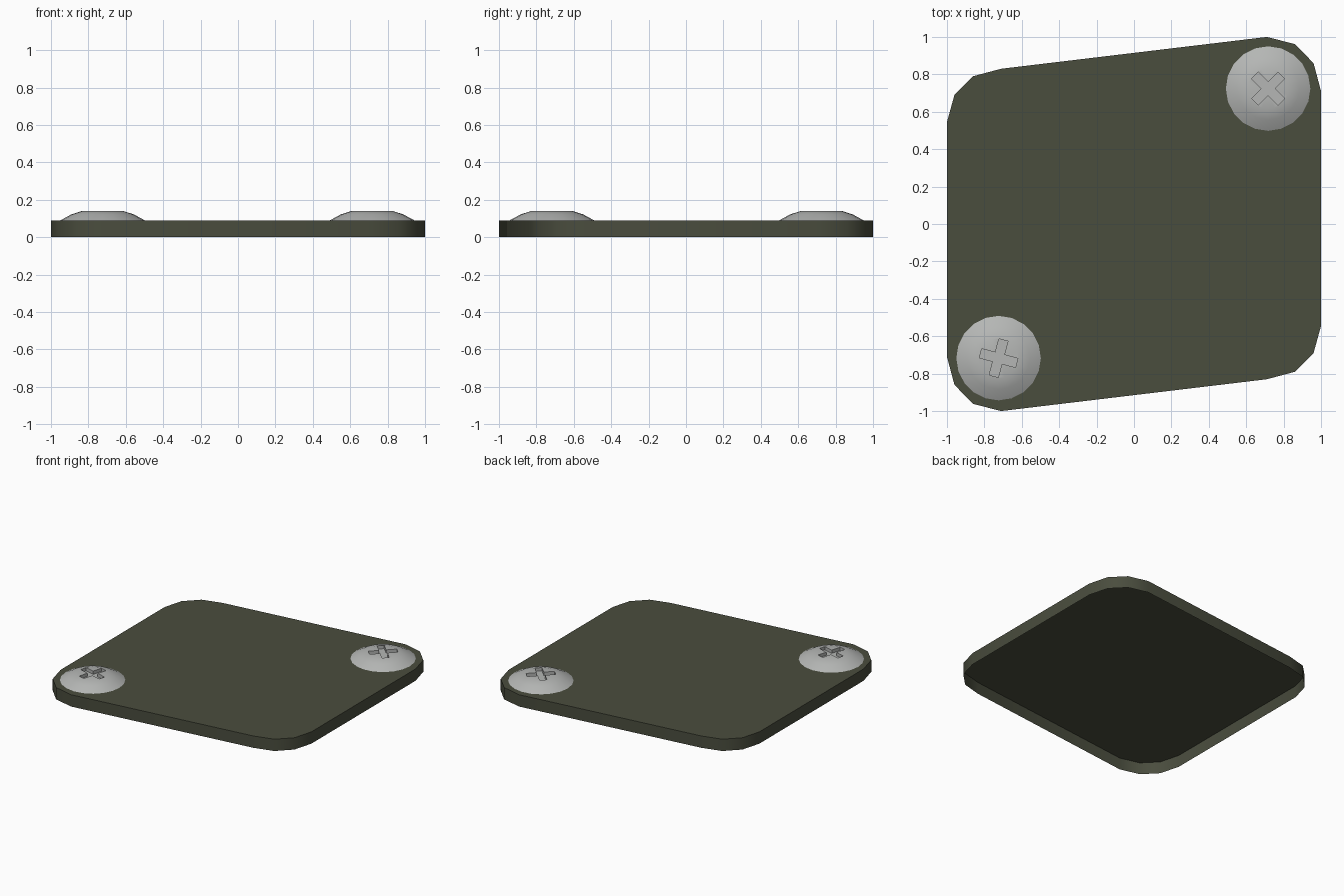
import bpy, bmesh, math

if "Cube" in bpy.data.objects:
    bpy.data.objects.remove(bpy.data.objects["Cube"])

TOP = 0.09


def material(name, rgb):
    m = bpy.data.materials.new(name)
    m.diffuse_color = (*rgb, 1)
    m.use_nodes = True
    m.node_tree.nodes["Principled BSDF"].inputs["Base Color"].default_value = m.diffuse_color
    return m


olive = material("dark olive", (0.068, 0.074, 0.048))
steel = material("light steel", (0.46, 0.47, 0.46))


def finish(bm, name, mat, angle):
    bmesh.ops.remove_doubles(bm, verts=bm.verts, dist=1e-5)
    me = bpy.data.meshes.new(name)
    bm.to_mesh(me)
    bm.free()
    me.materials.append(mat)
    ob = bpy.data.objects.new(name, me)
    bpy.context.collection.objects.link(ob)
    bpy.ops.object.select_all(action='DESELECT')
    ob.select_set(True)
    bpy.context.view_layer.objects.active = ob
    bpy.ops.object.shade_smooth_by_angle(angle=math.radians(angle))
    return ob


# Cover plate: skewed rounded outline, open underneath
half = [(1, -0.545), (1, 0.71), (0.96, 0.86), (0.86, 0.962), (0.71, 1),
        (-0.71, 0.83), (-0.86, 0.79), (-0.96, 0.69)]
outline = half + [(-x, -y) for x, y in half]
bm = bmesh.new()
lid = [bm.verts.new((x, y, TOP)) for x, y in outline]
rim = [bm.verts.new((x, y, 0)) for x, y in outline]
bm.faces.new(lid)
n = len(outline)
for i in range(n):
    j = (i + 1) % n
    bm.faces.new((rim[i], rim[j], lid[j], lid[i]))
finish(bm, "cover_plate", olive, 40)


# Domed screw head with a cross-shaped recess
def screw(name, cx, cy, turn, sides=20, depth=0.025):
    bm = bmesh.new()

    def loop(points, z):
        return [bm.verts.new((x, y, z)) for x, y in points]

    def bridge(a, b):
        for i in range(len(a)):
            j = (i + 1) % len(a)
            bm.faces.new((a[i], a[j], b[j], b[i]))

    rings = []
    for r, z in [(0.226, TOP), (0.167, 0.122), (0.107, 0.141)]:
        rings.append(loop([(r * math.cos(2 * math.pi * k / sides),
                            r * math.sin(2 * math.pi * k / sides))
                           for k in range(sides)], z))
    bridge(rings[0], rings[1])
    bridge(rings[1], rings[2])

    # cross outline, one arm repeated four times
    length, w = 0.1, 0.025
    cross = []
    for k in range(4):
        c, s = (math.cos(turn + k * math.pi / 2), math.sin(turn + k * math.pi / 2))
        for x, y in [(length, -w), (length, w), (w, w)]:
            cross.append((c * x - s * y, s * x + c * y))
    upper, lower = loop(cross, 0.141), loop(cross, 0.141 - depth)
    bridge(lower[::-1], upper[::-1])
    bm.faces.new(lower)

    # flat top around the recess
    edges = []
    for ring in (rings[2], upper):
        for i in range(len(ring)):
            edges.append(bm.edges.get((ring[i], ring[(i + 1) % len(ring)])))
    bmesh.ops.triangle_fill(bm, edges=edges, use_beauty=True, normal=(0, 0, 1))
    bmesh.ops.recalc_face_normals(bm, faces=bm.faces)
    if sum(f.normal.z * f.calc_area() for f in bm.faces) < 0:
        bmesh.ops.reverse_faces(bm, faces=bm.faces)
    ob = finish(bm, name, steel, 35)
    ob.location = (cx, cy, 0)


screw("screw_back_right", 0.717, 0.724, math.radians(45))
screw("screw_front_left", -0.724, -0.717, math.radians(-15))
